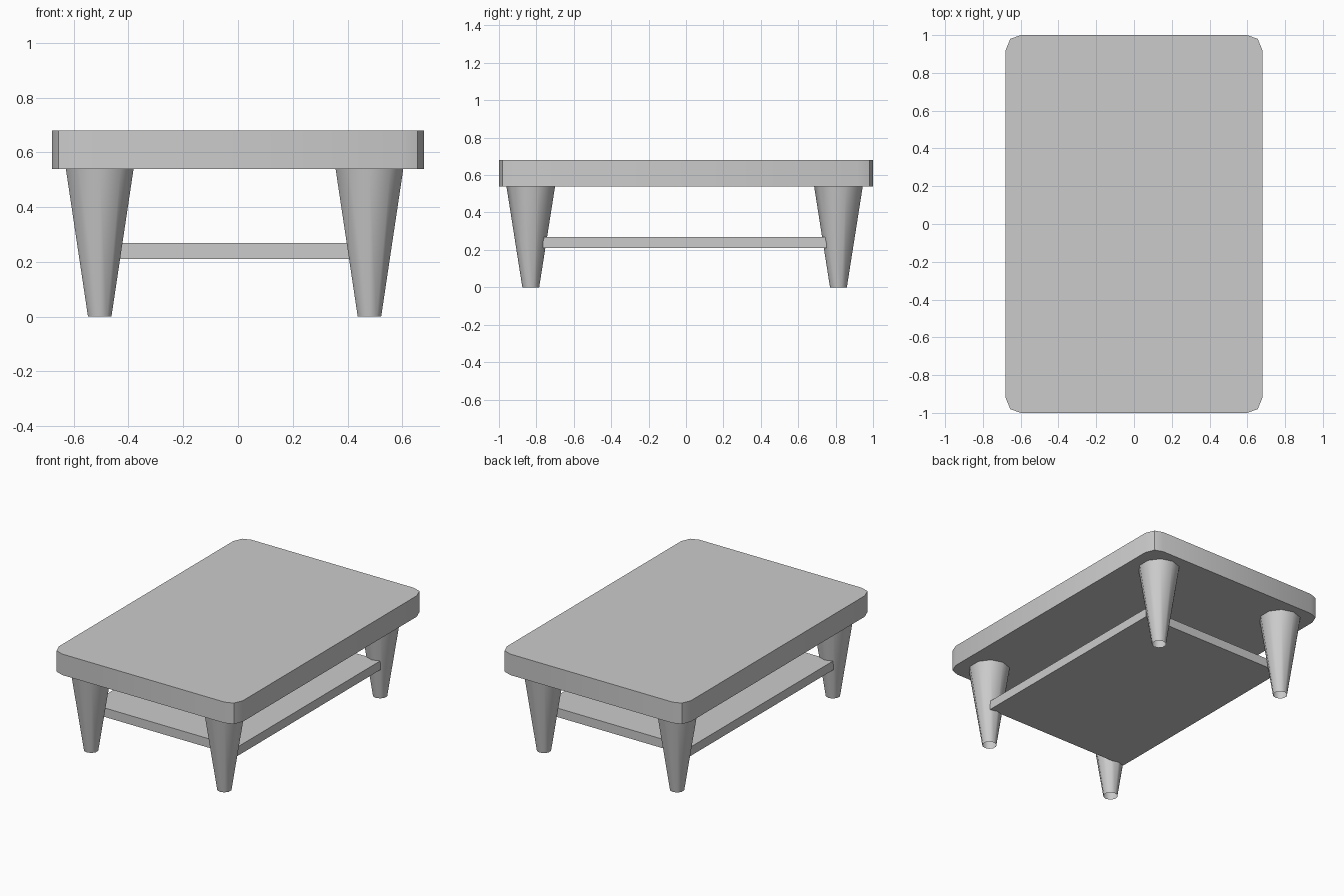
import bpy
import bmesh
import math

cube = bpy.data.objects.get("Cube")
if cube:
    bpy.data.objects.remove(cube, do_unlink=True)

grey = bpy.data.materials.new("plain grey")
grey.use_nodes = True
colour = (0.6, 0.6, 0.6, 1)
grey.diffuse_color = colour
grey.node_tree.nodes["Principled BSDF"].inputs["Base Color"].default_value = colour


def finish(bm, name):
    bmesh.ops.recalc_face_normals(bm, faces=bm.faces)
    mesh = bpy.data.meshes.new(name)
    bm.to_mesh(mesh)
    bm.free()
    mesh.materials.append(grey)
    obj = bpy.data.objects.new(name, mesh)
    bpy.context.collection.objects.link(obj)
    bpy.ops.object.select_all(action="DESELECT")
    obj.select_set(True)
    bpy.context.view_layer.objects.active = obj
    bpy.ops.object.shade_smooth_by_angle(angle=math.radians(40))
    return obj


def slab(name, outline, bottom, top):
    bm = bmesh.new()
    face = bm.faces.new([bm.verts.new((x, y, bottom)) for x, y in outline])
    side = bmesh.ops.extrude_face_region(bm, geom=[face])["geom"]
    verts = [v for v in side if isinstance(v, bmesh.types.BMVert)]
    bmesh.ops.translate(bm, verts=verts, vec=(0, 0, top - bottom))
    return finish(bm, name)


# Table top with clipped, two-step corners
corner = [(0.68, 0.92), (0.655, 0.98), (0.60, 1.0)]
half = corner + [(-x, y) for x, y in reversed(corner)]
slab("table_top", half + [(-x, -y) for x, y in half], 0.54, 0.68)

# Lower shelf held between the legs
slab("shelf", [(-0.555, -0.765), (0.53, -0.765), (0.53, 0.75), (-0.555, 0.75)], 0.21, 0.27)

# Tapered legs, open at the foot
for side, x in (("right", -0.505), ("left", 0.48)):
    for end, y in (("front", -0.83), ("back", 0.815)):
        bm = bmesh.new()
        bmesh.ops.create_cone(bm, cap_ends=False, segments=10,
                              radius1=0.045, radius2=0.13, depth=0.54)
        leg = finish(bm, f"{end}_{side}_leg")
        leg.location = (x, y, 0.27)
